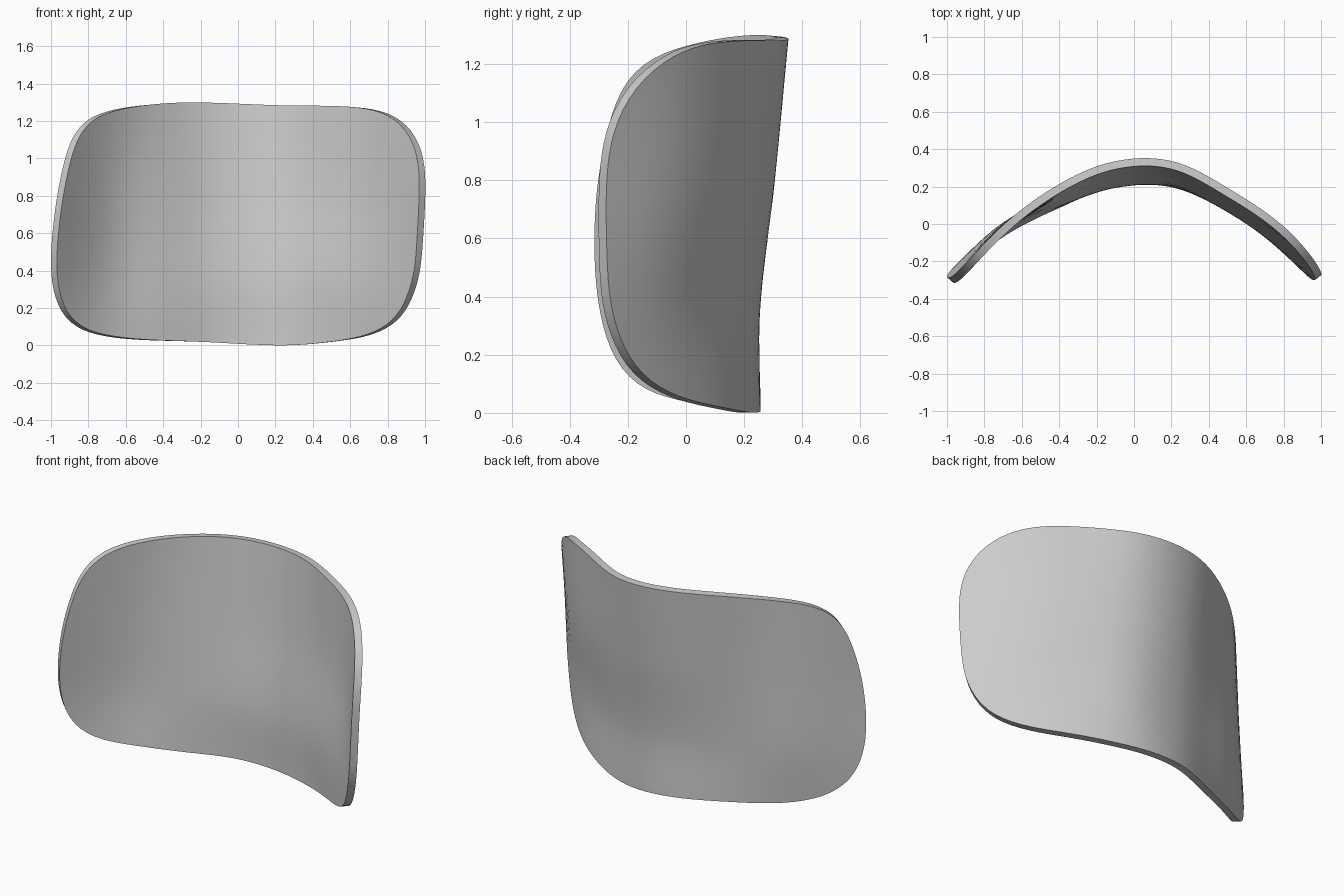
import bpy
import bmesh
import math

cube = bpy.data.objects.get("Cube")
if cube:
    bpy.data.objects.remove(cube, do_unlink=True)

CENTRE = (0, 0.65)
THICKNESS = 0.042
RINGS, SEGMENTS = 20, 144

# Depth of the front face across the width, at four heights
WIDTHS = [0.3 * k - 1.3 for k in range(10)]
BOTTOM = (-0.65, -0.32, -0.075, 0.085, 0.2, 0.2, 0.075, -0.16, -0.49, -0.9)
LOWER = (-0.69, -0.335, -0.045, 0.095, 0.195, 0.2, 0.065, -0.15, -0.48, -0.9)
UPPER = (-0.81, -0.385, -0.05, 0.125, 0.245, 0.25, 0.12, -0.1, -0.48, -0.95)
TOP = (-0.87, -0.42, -0.065, 0.165, 0.293, 0.295, 0.145, -0.065, -0.39, -0.76)
HEIGHTS = (0, 0.35, 0.8, 1.3)

# Rim of the front face, counter-clockwise from the left side
RIM = [
    (0.97, 0.89), (0.96, 1), (0.93, 1.1), (0.87, 1.185), (0.79, 1.24),
    (0.7, 1.265), (0.55, 1.28), (0.25, 1.283), (-0.25, 1.3), (-0.5, 1.285),
    (-0.68, 1.25), (-0.79, 1.2), (-0.855, 1.11), (-0.9, 0.97), (-0.945, 0.73),
    (-0.97, 0.45), (-0.955, 0.28), (-0.915, 0.175), (-0.85, 0.105), (-0.75, 0.065),
    (-0.55, 0.035), (-0.2, 0.02), (0.25, 0), (0.5, 0.02), (0.65, 0.045),
    (0.76, 0.085), (0.845, 0.15), (0.9, 0.25), (0.94, 0.38), (0.96, 0.62),
]


def spline(xs, ys, x):
    """Smooth curve through the points, straight beyond the ends."""
    last = len(xs) - 1

    def slope(i):
        a, b = max(i - 1, 0), min(i + 1, last)
        return (ys[b] - ys[a]) / (xs[b] - xs[a])

    if x <= xs[0]:
        return ys[0] + slope(0) * (x - xs[0])
    if x >= xs[last]:
        return ys[last] + slope(last) * (x - xs[last])
    i = max(k for k in range(last) if xs[k] <= x)
    h = xs[i + 1] - xs[i]
    t = (x - xs[i]) / h
    ease = t * t * (3 - 2 * t)
    start = t * (1 - t) ** 2 * h * slope(i)
    end = t * t * (t - 1) * h * slope(i + 1)
    return ys[i] + ease * (ys[i + 1] - ys[i]) + start + end


def depth(x, z):
    """Blend the width curves smoothly over the height."""
    rows = [spline(WIDTHS, row, x) for row in (BOTTOM, LOWER, UPPER, TOP)]
    return spline(HEIGHTS, rows, z)


def smooth_loop(points, count):
    """Evenly spaced, softened samples of a closed smooth curve."""
    looped = points[-2:] + points + points[:3]
    along = [0]
    for a, b in zip(looped, looped[1:]):
        along.append(along[-1] + math.dist(a, b))
    start, end = along[2], along[-3]
    steps = [start + (end - start) * k / count for k in range(count)]
    axes = []
    for values in zip(*looped):
        raw = [spline(along, values, s) for s in steps]
        axes.append([sum(raw[(k + j) % count] for j in range(-2, 3)) / 5
                     for k in range(count)])
    return list(zip(*axes))


# Front face of the panel as concentric rings
bm = bmesh.new()


def add_point(x, z):
    return bm.verts.new((x, depth(x, z), z))


middle = add_point(*CENTRE)
rim = smooth_loop(RIM, SEGMENTS)
rings = []
for r in range(1, RINGS + 1):
    f = r / RINGS
    rings.append([add_point(CENTRE[0] + f * (x - CENTRE[0]),
                            CENTRE[1] + f * (z - CENTRE[1])) for x, z in rim])
for k in range(SEGMENTS):
    n = (k + 1) % SEGMENTS
    bm.faces.new((middle, rings[0][k], rings[0][n]))
    for inner, outer in zip(rings, rings[1:]):
        bm.faces.new((inner[k], outer[k], outer[n], inner[n]))

mesh = bpy.data.meshes.new("curved_panel")
bm.to_mesh(mesh)
bm.free()
panel = bpy.data.objects.new("curved_panel", mesh)
bpy.context.collection.objects.link(panel)

# Even thickness towards the back
solid = panel.modifiers.new("thickness", "SOLIDIFY")
solid.thickness = THICKNESS
solid.offset = -1
solid.use_even_offset = True

grey = bpy.data.materials.new("light_grey")
grey.use_nodes = True
colour = (0.6, 0.6, 0.6, 1)
grey.diffuse_color = colour
grey.node_tree.nodes["Principled BSDF"].inputs["Base Color"].default_value = colour
mesh.materials.append(grey)

# Smooth faces with a crisp rim
bpy.ops.object.select_all(action="DESELECT")
panel.select_set(True)
bpy.context.view_layer.objects.active = panel
bpy.ops.object.modifier_apply(modifier=solid.name)
bpy.ops.object.shade_smooth_by_angle(angle=math.radians(40))
